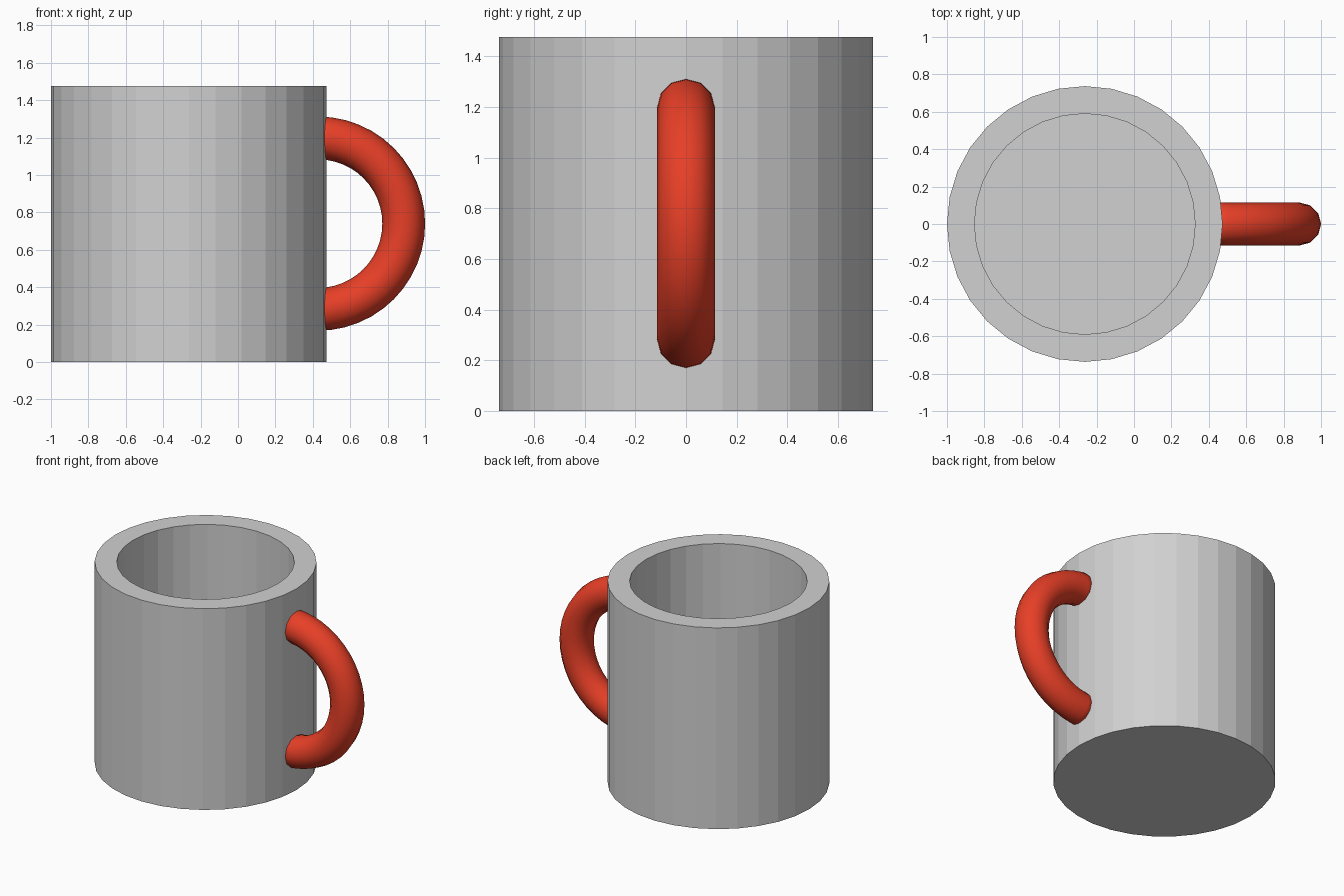
import bpy, bmesh
from math import pi, cos, sin
from mathutils import Matrix, Vector

cube = bpy.data.objects.get("Cube")
if cube:
    bpy.data.objects.remove(cube, do_unlink=True)

HEIGHT, OUTER, INNER, FLOOR = 1.475, 0.737, 0.59, 0.147
MUG_X = -0.263
HANDLE_X, HANDLE_Z, MAJOR, MINOR = 0.428, 0.74, 0.458, 0.1145


def material(name, rgb):
    mat = bpy.data.materials.new(name)
    mat.use_nodes = True
    mat.diffuse_color = (*rgb, 1)
    mat.node_tree.nodes["Principled BSDF"].inputs["Base Color"].default_value = (*rgb, 1)
    return mat


def finish(bm, name, mat, smooth):
    bmesh.ops.recalc_face_normals(bm, faces=bm.faces)
    for face in bm.faces:
        face.smooth = smooth
    mesh = bpy.data.meshes.new(name)
    bm.to_mesh(mesh)
    bm.free()
    mesh.materials.append(mat)
    obj = bpy.data.objects.new(name, mesh)
    bpy.context.collection.objects.link(obj)
    return obj


def loft(bm, rings):
    """Bridge consecutive vertex rings with quads and cap both ends."""
    for a, b in zip(rings, rings[1:]):
        for i in range(len(a)):
            j = (i + 1) % len(a)
            bm.faces.new((a[i], a[j], b[j], b[i]))
    bm.faces.new(rings[0])
    bm.faces.new(rings[-1])


def ring(bm, sides, matrix, radius):
    return [bm.verts.new(matrix @ Vector((radius * cos(2 * pi * i / sides),
                                          radius * sin(2 * pi * i / sides), 0)))
            for i in range(sides)]


# Mug body: faceted thick-walled cup from a four-point profile
bm = bmesh.new()
profile = [(OUTER, 0), (OUTER, HEIGHT), (INNER, HEIGHT), (INNER, FLOOR)]
loft(bm, [ring(bm, 32, Matrix.Translation((MUG_X, 0, z)), r) for r, z in profile])
finish(bm, "mug_body", material("light grey", (0.64, 0.64, 0.64)), False)

# Handle: half torus with its ends buried in the wall
bm = bmesh.new()
rings = []
for k in range(25):
    turn = Matrix.Rotation(pi / 2 - pi * k / 24, 4, 'Y')
    place = Matrix.Translation((HANDLE_X, 0, HANDLE_Z)) @ turn @ Matrix.Translation((MAJOR, 0, 0))
    rings.append(ring(bm, 12, place, MINOR))
loft(bm, rings)
finish(bm, "handle", material("warm red", (0.8, 0.05, 0.02)), True)
